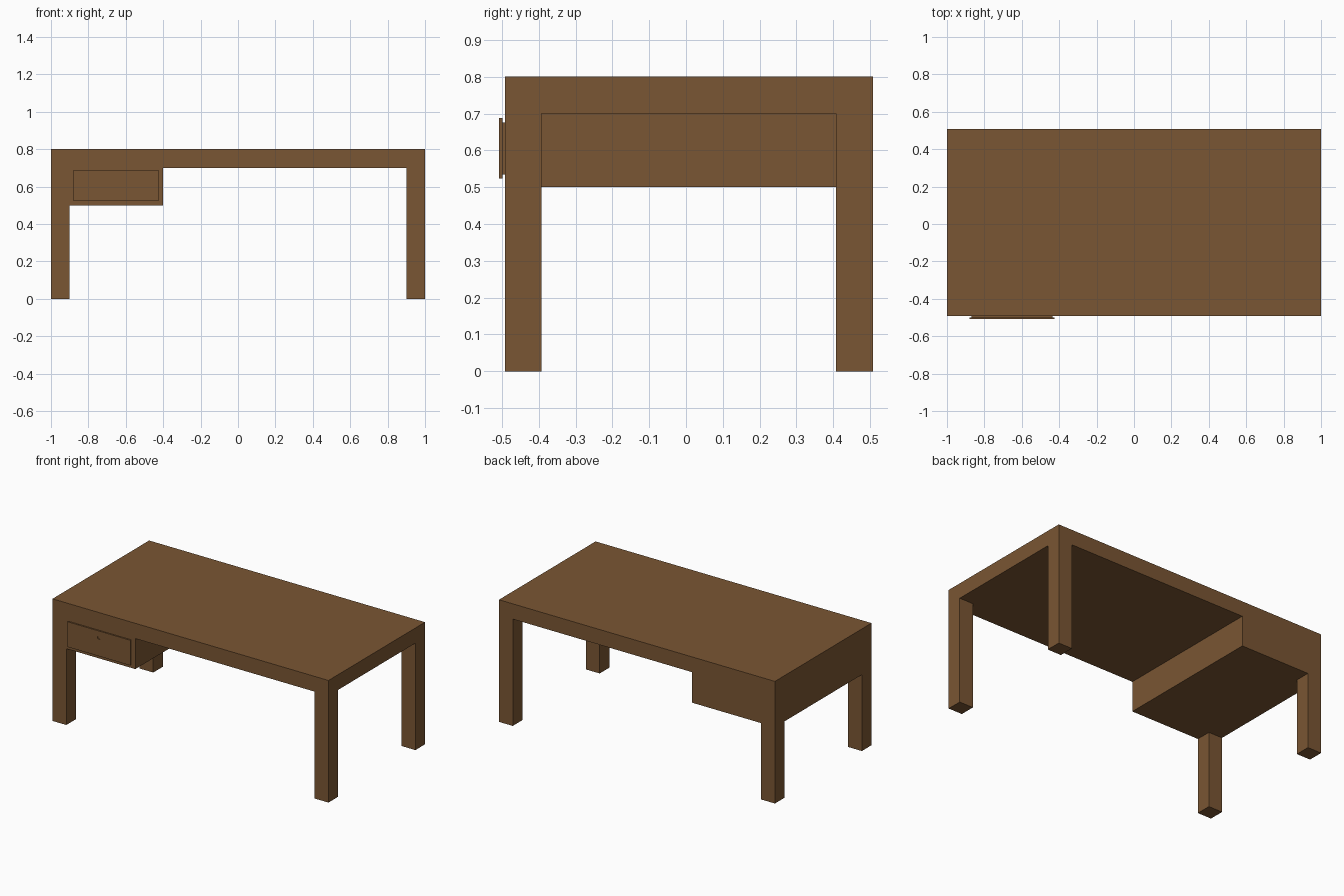
import bpy

if "Cube" in bpy.data.objects:
    bpy.data.objects.remove(bpy.data.objects["Cube"])

wood = bpy.data.materials.new("brown_wood")
wood.diffuse_color = (0.195, 0.093, 0.033, 1)
wood.use_nodes = True
wood.node_tree.nodes["Principled BSDF"].inputs["Base Color"].default_value = wood.diffuse_color


def box(name, x, y, z):
    """Box from (min, max) ranges on each axis."""
    bpy.ops.mesh.primitive_cube_add(
        size=1, location=[(a + b) / 2 for a, b in (x, y, z)])
    ob = bpy.context.object
    ob.name = name
    ob.scale = [b - a for a, b in (x, y, z)]
    bpy.ops.object.transform_apply(location=False, rotation=False, scale=True)
    ob.data.materials.append(wood)
    return ob


FRONT, BACK, LEG = -0.492, 0.508, 0.1

# Desk top and drawer housing at the left end
box("desk_top", (-1, 1), (FRONT, BACK), (0.7, 0.8))
box("drawer_housing", (-1, -0.4), (FRONT, BACK), (0.5, 0.7))

# Four square legs; the left pair stops under the housing
for side, x, top in (("left", -1, 0.5), ("right", 1 - LEG, 0.7)):
    for end, y in (("front", FRONT), ("back", BACK - LEG)):
        box(f"{end}_{side}_leg", (x, x + LEG), (y, y + LEG), (0, top))

# Drawer front: wide face plate on a narrower spacer
box("drawer_spacer", (-0.868, -0.437), (-0.5, FRONT), (0.535, 0.676))
plate = box("drawer_front", (-0.88, -0.425), (-0.508, -0.499), (0.523, 0.688))

# Small oval finger hole sunk into the face plate
bpy.ops.mesh.primitive_cylinder_add(
    vertices=16, radius=1, depth=1, location=(-0.652, -0.508, 0.643),
    rotation=(1.5707963, 0, 0))
cutter = bpy.context.object
cutter.name = "hole_cutter"
cutter.scale = (0.012, 0.009, 0.012)
cutter.hide_render = True
cutter.hide_viewport = False
cutter.display_type = 'WIRE'
cutter.data.materials.append(wood)
cut = plate.modifiers.new("finger_hole", 'BOOLEAN')
cut.operation = 'DIFFERENCE'
cut.solver = 'EXACT'
cut.object = cutter
